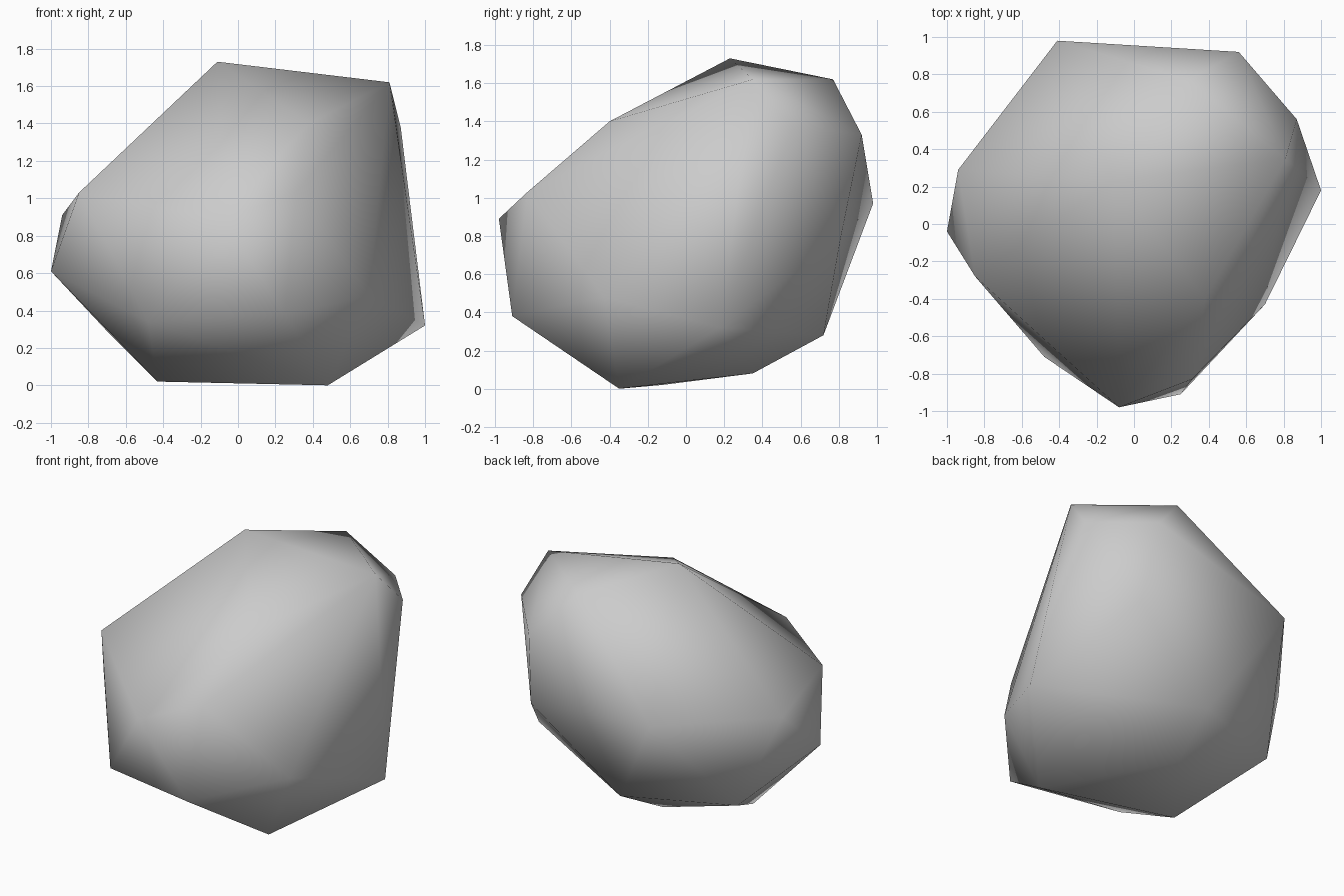
import bpy
import bmesh
from mathutils import Vector

default_cube = bpy.data.objects.get("Cube")
if default_cube:
    bpy.data.objects.remove(default_cube, do_unlink=True)


def make_material(name, colour):
    material = bpy.data.materials.new(name)
    material.use_nodes = True
    material.diffuse_color = colour
    shader = next(n for n in material.node_tree.nodes if n.type == "BSDF_PRINCIPLED")
    shader.inputs["Base Color"].default_value = colour
    shader.inputs["Roughness"].default_value = 0.8
    return material


def hull_object(name, corners, material):
    """Wrap a tight convex skin around the corner points and shade it smooth."""
    bm = bmesh.new()
    for corner in corners:
        bm.verts.new(Vector(corner))
    skin = bmesh.ops.convex_hull(bm, input=list(bm.verts))
    unused = {v for v in skin["geom_interior"] + skin["geom_unused"]
              if isinstance(v, bmesh.types.BMVert)}
    bmesh.ops.delete(bm, geom=list(unused), context="VERTS")
    bmesh.ops.recalc_face_normals(bm, faces=list(bm.faces))
    for face in bm.faces:
        face.smooth = True
    mesh = bpy.data.meshes.new(name)
    bm.to_mesh(mesh)
    bm.free()
    mesh.materials.append(material)
    rock = bpy.data.objects.new(name, mesh)
    bpy.context.collection.objects.link(rock)
    return rock


# Corners of the boulder, grouped by the side they belong to
crown = [(-.11, .23, 1.73), (.81, .35, 1.62), (.29, .77, 1.62), (.38, -.4, 1.4)]
left_side = [(.87, .56, 1.38), (1, .18, .32), (.7, -.43, .48)]
front_side = [(-.08, -.98, .89), (.31, -.83, 1.03), (.25, -.91, .38), (-.48, -.71, .34)]
right_side = [(-.85, -.28, 1.03), (-1, -.04, .61), (-.94, .29, .91), (-.71, .45, .3)]
back_side = [(.56, .92, 1.33), (-.41, .98, .97), (.62, .81, .79), (0, .72, .28)]
underside = [(.48, -.35, 0), (-.43, -.12, .02), (-.07, .35, .08)]

stone_grey = make_material("stone grey", (.6, .6, .6, 1))
hull_object("boulder", crown + left_side + front_side + right_side + back_side + underside,
            stone_grey)
